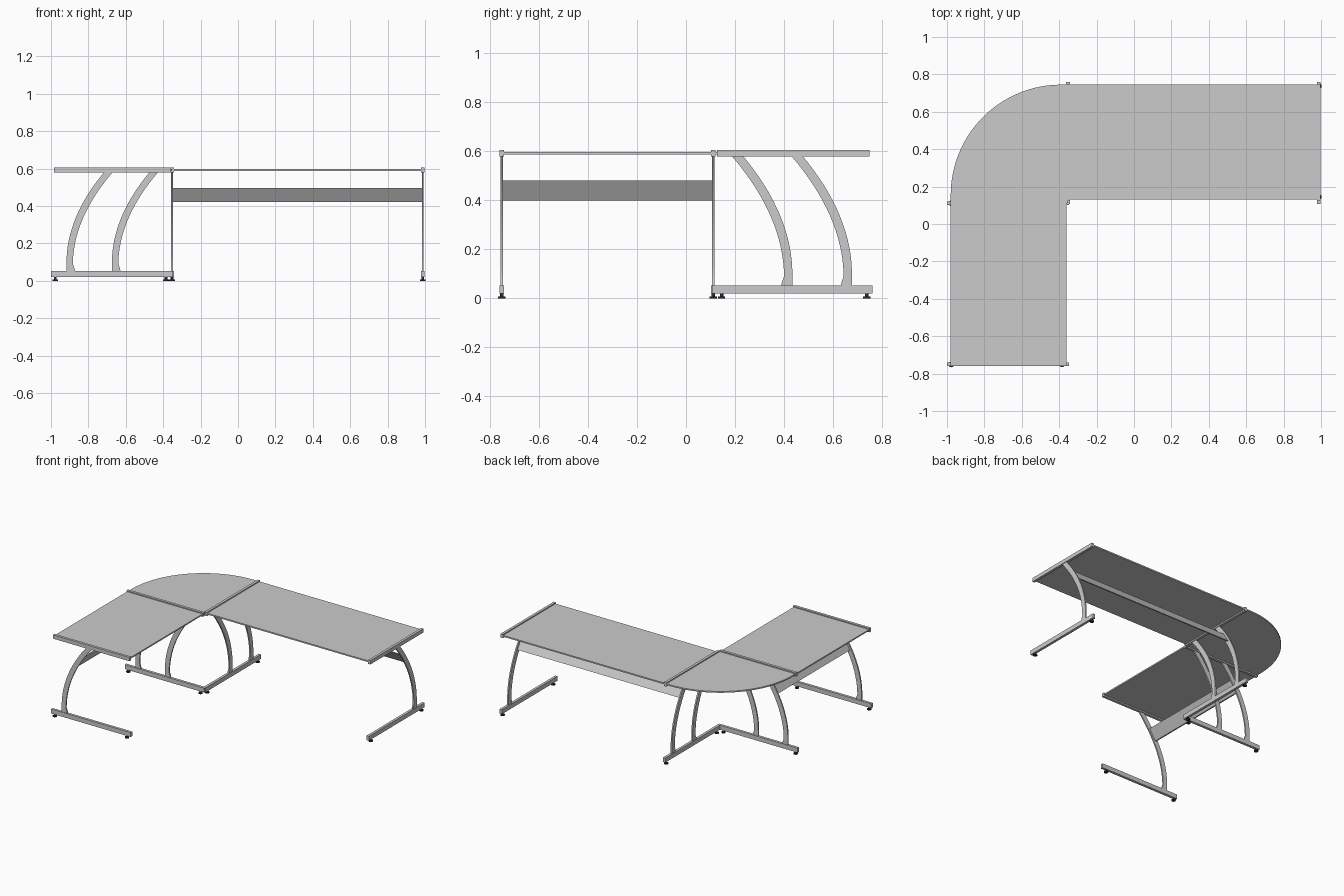
import bpy, bmesh, math

if "Cube" in bpy.data.objects:
    bpy.data.objects.remove(bpy.data.objects["Cube"])

# Each wing is drawn in local terms: u across the wing, t along it, z up.
def main_map(u, t, z): return (t, u, z)
def side_map(u, t, z): return (-0.24 - u, t, z)


def finish(name, bm, smooth=False):
    bmesh.ops.recalc_face_normals(bm, faces=bm.faces)
    me = bpy.data.meshes.new(name)
    bm.to_mesh(me)
    bm.free()
    ob = bpy.data.objects.new(name, me)
    bpy.context.collection.objects.link(ob)
    if smooth:
        bpy.context.view_layer.objects.active = ob
        ob.select_set(True)
        bpy.ops.object.shade_smooth_by_angle(angle=math.radians(30))
        ob.select_set(False)
    return ob


def loft(name, ring_a, ring_b, smooth=False):
    """Closed solid between two matching outlines."""
    bm = bmesh.new()
    a = [bm.verts.new(p) for p in ring_a]
    b = [bm.verts.new(p) for p in ring_b]
    n = len(a)
    bm.faces.new(a)
    bm.faces.new(b[::-1])
    for i in range(n):
        bm.faces.new((a[i], b[i], b[(i + 1) % n], a[(i + 1) % n]))
    return finish(name, bm, smooth)


def prism(name, prof, t0, t1, fmap, smooth=False):
    return loft(name, [fmap(u, t0, z) for u, z in prof],
                [fmap(u, t1, z) for u, z in prof], smooth)


def rect(u0, u1, z0, z1):
    return [(u0, z0), (u1, z0), (u1, z1), (u0, z1)]


def leg_u(z):
    """Centre line of the outer curved leg."""
    return 0.660 - 0.86 * max(0, z - 0.09) ** 2


def leg_profile(shift):
    zs = [0.09 + 0.49 * i / 16 for i in range(17)]
    outer = [(0.677 + shift, 0.045)]
    inner = [(0.630 + shift, 0.045), (0.634 + shift, 0.065)]
    for z in zs:
        w = 0.017 + 0.006 * (z - 0.09) / 0.49
        outer.append((leg_u(z) + w + shift, z))
        inner.append((leg_u(z) - w + shift, z))
    return outer + inner[::-1]


def glide(name, loc):
    """Levelling foot: flat disc with a stem."""
    bm = bmesh.new()
    for r, z0, z1 in ((0.015, 0, 0.007), (0.007, 0.007, 0.024)):
        res = bmesh.ops.create_cone(bm, cap_ends=True, segments=16, radius1=r,
                                    radius2=r, depth=z1 - z0)
        bmesh.ops.translate(bm, verts=res["verts"],
                            vec=(loc[0], loc[1], (z0 + z1) / 2))
    ob = finish(name, bm, True)
    ob.data.materials.append(dark)


dark = bpy.data.materials.new("dark_rubber")
dark.diffuse_color = (0.03, 0.03, 0.03, 1)
dark.use_nodes = True
dark.node_tree.nodes["Principled BSDF"].inputs["Base Color"].default_value = dark.diffuse_color

# wing name, mapping, outer frame position, inner frame position, u range, modesty z range
wings = [("main", main_map, 0.988, -0.353, (0.13, 0.745), (0.422, 0.497)),
         ("side", side_map, -0.751, 0.111, (0.122, 0.742), (0.400, 0.480))]

for wing, fm, t_end, t_in, (u0, u1), (m0, m1) in wings:
    # end frame has one leg, corner frame has two
    for label, t, shifts in (("end", t_end, [0]), ("corner", t_in, [0, -0.243])):
        tag = f"{wing}_{label}"
        prism(tag + "_foot_bar", rect(0.108, 0.760, 0.019, 0.052), t - 0.0095, t + 0.0095, fm)
        prism(tag + "_top_rail", rect(u0 - 0.004, u1 + 0.003, 0.578, 0.606),
              t - 0.0095, t + 0.0095, fm)
        for i, s in enumerate(shifts):
            prism(f"{tag}_leg_{i}", leg_profile(s), t - 0.005, t + 0.005, fm, True)
        for i, u in enumerate((0.145, 0.737)):
            glide(f"{tag}_glide_{i}", fm(u, t, 0))
    # glass-like top
    lo, hi = sorted((t_end, t_in))
    prism(wing + "_top", rect(u0, u1, 0.588, 0.598), lo, hi, fm)
    # tilted modesty panel following the legs
    a, b = leg_u(m0), leg_u(m1)
    prism(wing + "_modesty_panel",
          [(a - 0.005, m0), (a + 0.005, m0), (b + 0.005, m1), (b - 0.005, m1)], lo, hi, fm)

# rounded corner top
R, cx, cy = 0.59, -0.39, 0.155
outline = [(-0.354, 0.112), (-0.354, 0.745)]
for i in range(33):
    ang = math.pi / 2 * (1 + i / 32)
    outline.append((cx + R * math.cos(ang), cy + R * math.sin(ang)))
outline.append((-0.98, 0.112))
loft("corner_top", [(x, y, 0.588) for x, y in outline],
     [(x, y, 0.598) for x, y in outline], True)
